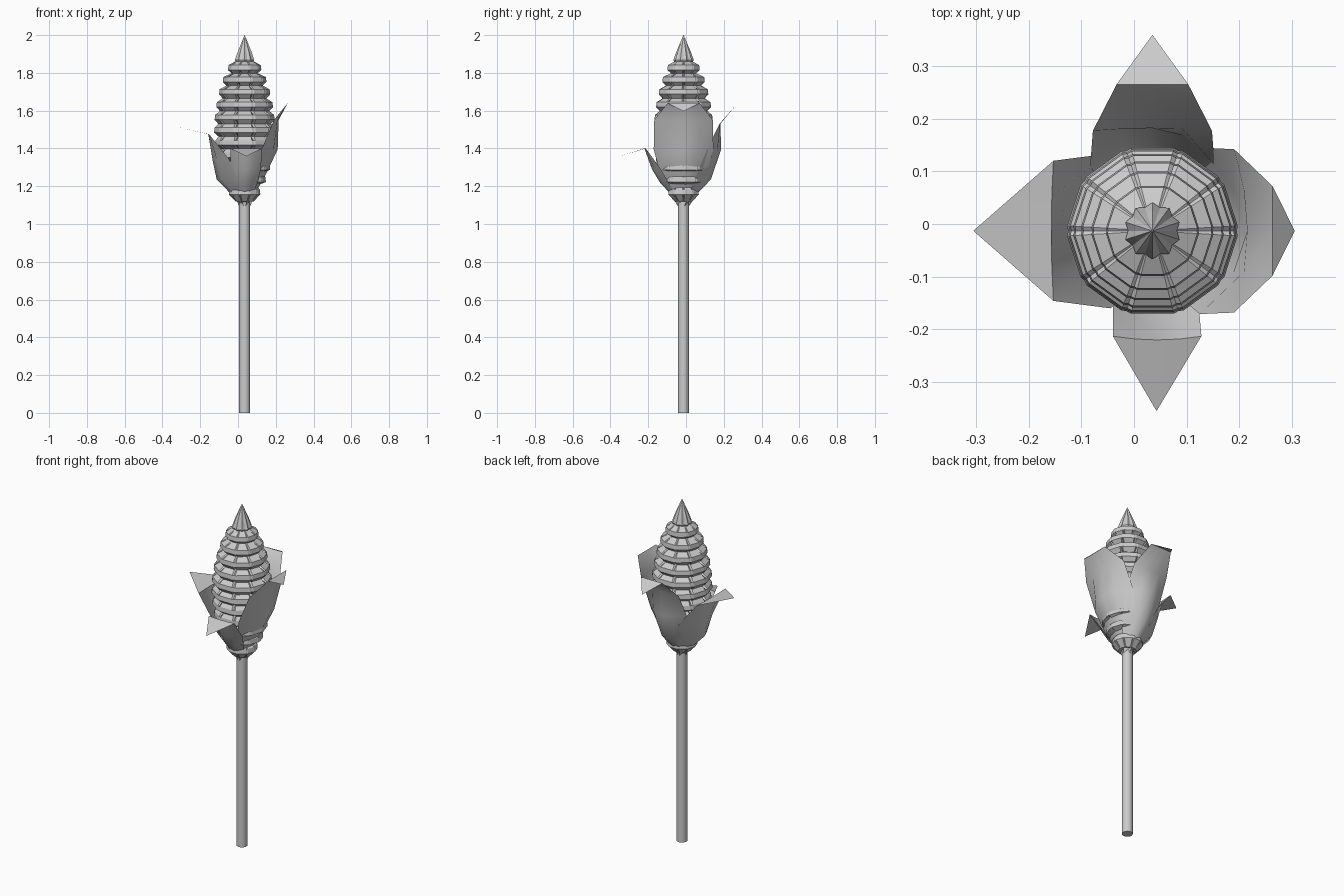
import bpy, math
from mathutils import Vector

if "Cube" in bpy.data.objects:
    bpy.data.objects.remove(bpy.data.objects["Cube"])

CX, CY = 0.035, -0.013   # plant axis


def make(name, verts, faces, smooth=False):
    me = bpy.data.meshes.new(name)
    me.from_pydata(verts, [], faces)
    me.polygons.foreach_set("use_smooth", [smooth] * len(me.polygons))
    me.update()
    ob = bpy.data.objects.new(name, me)
    bpy.context.collection.objects.link(ob)
    return ob


def loft(name, rings):
    n = len(rings[0])
    verts = [v for r in rings for v in r]
    faces = [(i * n + j, i * n + (j + 1) % n, (i + 1) * n + (j + 1) % n, (i + 1) * n + j)
             for i in range(len(rings) - 1) for j in range(n)]
    faces += [tuple(range(n))[::-1], tuple(range(len(verts) - n, len(verts)))]
    return make(name, verts, faces)


# Stem
bpy.ops.mesh.primitive_cylinder_add(vertices=10, radius=0.03, depth=1.14, location=(CX, CY, 0.57))
stem = bpy.context.object
stem.name = "stem"
bpy.ops.object.shade_smooth_by_angle(angle=math.radians(50))


# Cob: ten-sided rows of kernels, with the corners notched in the valleys
def cob_ring(z, r, notch):
    pts = []
    for k in range(10):
        a = k * math.tau / 10
        p = Vector((math.cos(a), math.sin(a))) * r
        q = Vector((math.cos(a + math.tau / 10), math.sin(a + math.tau / 10))) * r
        for v in (p * (1 - notch), p.lerp(q, 0.1), p.lerp(q, 0.9)):
            pts.append((CX + v.x, CY + v.y, z))
    return pts


rows = [(1.17, 0.085), (1.235, 0.115), (1.30, 0.138), (1.365, 0.152), (1.43, 0.160),
        (1.497, 0.165), (1.565, 0.162), (1.632, 0.153), (1.70, 0.138), (1.765, 0.118), (1.828, 0.09)]
rings = [cob_ring(1.12, 0.05, 0.1)]
for i, (z, r) in enumerate(rows):
    rings += [cob_ring(z - 0.013, r, 0.03), cob_ring(z + 0.013, r - 0.003, 0.03)]
    nxt = rows[i + 1][1] if i + 1 < len(rows) else 0.07
    rings.append(cob_ring(z + 0.033, min(r, nxt) - 0.02, 0.22))
loft("cob", rings)


# Ridged tip of the cob
def tip_ring(z, r):
    return [(CX + r * (1 if k % 2 else 0.86) * math.cos(k * math.pi / 10),
             CY + r * (1 if k % 2 else 0.86) * math.sin(k * math.pi / 10), z) for k in range(20)]


loft("cob_tip", [tip_ring(1.85, 0.045), tip_ring(1.868, 0.054), tip_ring(1.91, 0.039), tip_ring(2.0, 0.001)])


# Husk leaves: rows of (z, radius at midrib, radius at edge, half width), last row is the point
def leaf(name, angle, rows, shift=0.0):
    c, s = math.cos(angle), math.sin(angle)
    verts = []
    for z, rm, re, w in rows:
        for t in (-1, -0.5, 0, 0.5, 1):
            r = rm + (re - rm) * t * t
            y = w * t + shift * (z - 1.1)
            verts.append((CX + r * c - y * s, CY + r * s + y * c, z))
    n = len(rows)
    verts = verts[:(n - 1) * 5] + [verts[(n - 1) * 5 + 2]]
    faces = [(i * 5 + j, i * 5 + j + 1, i * 5 + j + 6, i * 5 + j + 5)
             for i in range(n - 2) for j in range(4)]
    tip = len(verts) - 1
    faces += [((n - 2) * 5 + j, (n - 2) * 5 + j + 1, tip) for j in range(4)]
    ob = make(name, verts, faces, True)
    bpy.context.view_layer.objects.active = ob
    bpy.ops.object.select_all(action='DESELECT')
    ob.select_set(True)
    bpy.ops.object.shade_smooth_by_angle(angle=math.radians(40))


leaf("right_leaf", 0, [(1.095, 0.01, 0.005, 0.03), (1.236, 0.10, 0.04, 0.115), (1.395, 0.175, 0.09, 0.158),
                       (1.55, 0.18, 0.155, 0.155), (1.64, 0.228, 0.228, 0.085), (1.597, 0.27, 0, 0)])
leaf("back_leaf", math.pi / 2, [(1.095, 0.01, 0.005, 0.03), (1.236, 0.145, 0.06, 0.09), (1.395, 0.199, 0.125, 0.118),
                                (1.53, 0.195, 0.19, 0.113), (1.63, 0.278, 0.278, 0.068), (1.58, 0.372, 0, 0)])
leaf("left_leaf", math.pi, [(1.095, 0.01, 0.005, 0.03), (1.236, 0.148, 0.04, 0.12), (1.34, 0.17, 0.08, 0.147),
                            (1.475, 0.192, 0.188, 0.133), (1.51, 0.34, 0, 0)])
leaf("front_leaf", -math.pi / 2, [(1.095, 0.01, 0.005, 0.02), (1.22, 0.125, 0.08, 0.065), (1.29, 0.167, 0.12, 0.08),
                                  (1.40, 0.207, 0.2, 0.084), (1.358, 0.342, 0, 0)], 0.03)
